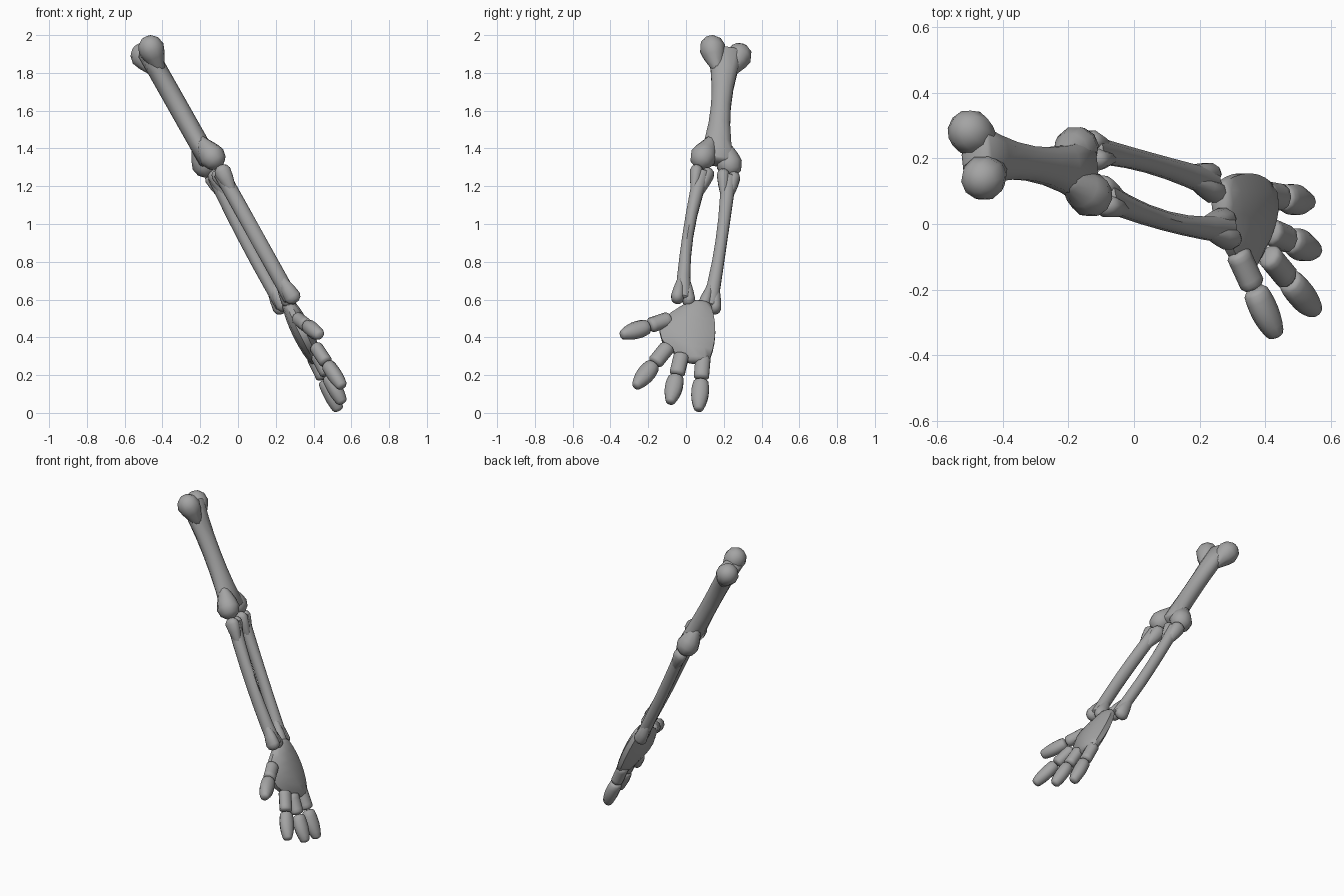
import bpy, bmesh, math
from mathutils import Vector

cube = bpy.data.objects.get("Cube")
if cube:
    bpy.data.objects.remove(cube)

bone_grey = bpy.data.materials.new("bone_grey")
bone_grey.use_nodes = True
grey = (.37, .37, .37, 1)
bone_grey.diffuse_color = grey
bone_grey.node_tree.nodes["Principled BSDF"].inputs["Base Color"].default_value = grey

SIDES = 10
RINGS = 7
FLAT = Vector((.87, 0, .5))           # thin direction of the whole arm
SPREAD = Vector((-.02, .07, -.02))    # offset between paired knobs
STRAIGHT = Vector((0, 0, 0))


def loft(bm, rings, cap_start, cap_end):
    """Skin oval rings of (centre, half width, half depth) and round both ends."""
    first, last = rings[0][0], rings[-1][0]
    axis = (last - first).normalized()
    side = axis.cross(FLAT).normalized()
    deep = side.cross(axis)

    def cap(ring, offset):
        centre, width, depth = ring
        return [(centre + offset * math.sin(a), width * math.cos(a), depth * math.cos(a))
                for a in (math.pi / 5, math.pi / 2.8)]

    start_offset, end_offset = -axis * cap_start, axis * cap_end
    all_rings = cap(rings[0], start_offset)[::-1] + rings + cap(rings[-1], end_offset)
    loops = []
    for centre, width, depth in all_rings:
        loop = []
        for i in range(SIDES):
            angle = math.tau * (i + .5) / SIDES
            point = centre + side * width * math.cos(angle) + deep * depth * math.sin(angle)
            loop.append(bm.verts.new(point))
        loops.append(loop)
    for lower, upper in zip(loops, loops[1:]):
        for i in range(SIDES):
            j = (i + 1) % SIDES
            bm.faces.new((lower[i], lower[j], upper[j], upper[i]))
    for loop, point in ((loops[0], first + start_offset), (loops[-1], last + end_offset)):
        tip = bm.verts.new(point)
        for i in range(SIDES):
            bm.faces.new((loop[i], loop[(i + 1) % SIDES], tip))


def shaft(bm, start, end, waist, flare, depth, cap, bow=STRAIGHT, taper=0):
    """Limb that flares (or narrows) towards its ends and can bow sideways."""
    rings = []
    for i in range(RINGS):
        t = i / (RINGS - 1)
        u = 2 * t - 1
        width = waist + flare * u * u + taper * u
        centre = start.lerp(end, t) + bow * (1 - u * u)
        rings.append((centre, width, depth * math.sqrt(min(1, width / waist))))
    loft(bm, rings, cap, cap)


def lobe(bm, centre, target, radius, depth):
    """Teardrop knob that tapers into the shaft."""
    rings = [(centre.lerp(target, reach), radius * size, depth * size)
             for reach, size in ((0, 1), (.25, .85), (.6, .5))]
    loft(bm, rings, radius, radius / 2)


def finish(name, bm):
    bmesh.ops.recalc_face_normals(bm, faces=bm.faces)
    mesh = bpy.data.meshes.new(name)
    bm.to_mesh(mesh)
    bm.free()
    mesh.materials.append(bone_grey)
    part = bpy.data.objects.new(name, mesh)
    bpy.context.collection.objects.link(part)
    bpy.ops.object.select_all(action='DESELECT')
    part.select_set(True)
    bpy.context.view_layer.objects.active = part
    bpy.ops.object.shade_smooth_by_angle(angle=math.pi / 4)


def bone(name, top, bottom, waist, flare, depth, knob, knob_depth, spread, bow):
    """Shaft with a pair of knobs at each end."""
    top, bottom, bow = Vector(top), Vector(bottom), Vector(bow)
    bm = bmesh.new()
    shaft(bm, top, bottom, waist, flare, depth, knob / 4, bow)
    for near, far in ((top, bottom), (bottom, top)):
        target = near.lerp(far, .25) + bow * .75
        for sign in (-1, 1):
            offset = SPREAD * spread * sign
            lobe(bm, near + offset, target + offset / 4, knob, knob_depth)
    finish(name, bm)


# upper arm bone
bone("upper_arm_bone", top=(-.48, .21, 1.91), bottom=(-.155, .16, 1.335),
     waist=.055, flare=.045, depth=.053, knob=.07, knob_depth=.07,
     spread=1, bow=STRAIGHT)

# two forearm bones that bow apart
bone("front_forearm_bone", top=(-.09, .085, 1.27), bottom=(.28, -.015, .605),
     waist=.03, flare=.015, depth=.04, knob=.036, knob_depth=.045,
     spread=.42, bow=(0, -.025, 0))
bone("rear_forearm_bone", top=(-.125, .225, 1.25), bottom=(.235, .125, .565),
     waist=.032, flare=.012, depth=.036, knob=.035, knob_depth=.044,
     spread=.4, bow=(-.01, .012, 0))

# flat rounded palm
palm = bmesh.new()
shaft(palm, Vector((.27, .06, .57)), Vector((.41, .055, .285)),
      waist=.155, flare=-.08, depth=.053, cap=.025, bow=Vector((0, -.05, 0)))
finish("palm", palm)

# fingers run straight from base to tip, with a short and a long segment
FINGERS = {
    "thumb": ((.32, -.095, .495), (.435, -.345, .41)),
    "first_finger": ((.415, -.1, .345), (.555, -.27, .135)),
    "middle_finger": ((.42, -.025, .3), (.555, -.085, .05)),
    "last_finger": ((.4, .09, .29), (.535, .066, .01)),
}
for name, ends in FINGERS.items():
    base, tip = map(Vector, ends)
    joint = base.lerp(tip, .4)
    bm = bmesh.new()
    shaft(bm, base, base.lerp(joint, .88), waist=.042, flare=0, depth=.036, cap=.016)
    shaft(bm, joint.lerp(tip, .09), joint.lerp(tip, .92), waist=.048, flare=-.014,
          depth=.04, cap=.015, taper=-.007)
    finish(name, bm)
